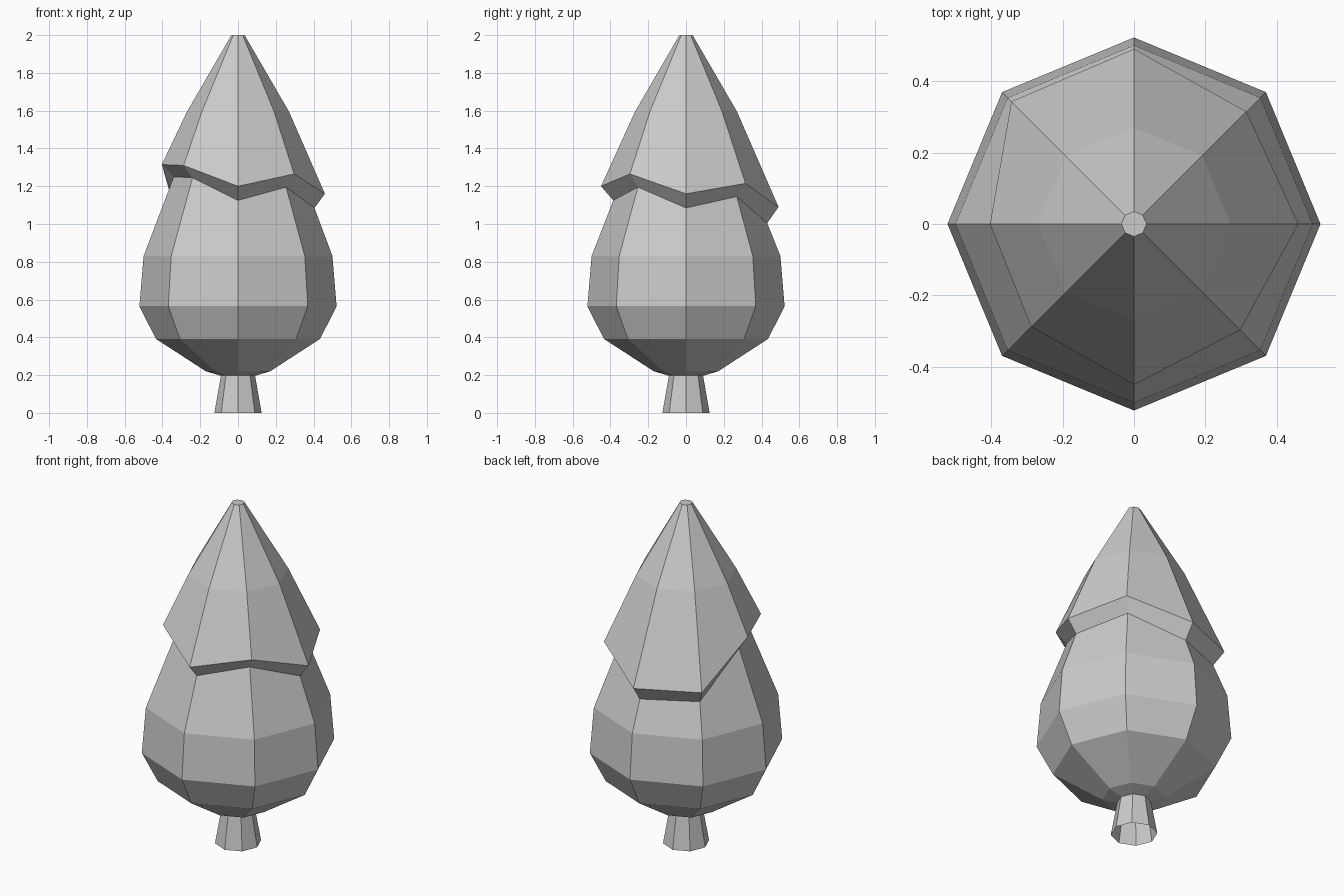
import bpy, bmesh
from math import cos, sin, pi

if "Cube" in bpy.data.objects:
    bpy.data.objects.remove(bpy.data.objects["Cube"])

SIDES = 8


def ring(radius, z):
    """Eight (radius, height) pairs at one level."""
    return [(radius, z)] * SIDES


def loft(name, rings, cap_top=False):
    """Skin stacked octagonal rings with flat quads."""
    bm = bmesh.new()
    levels = []
    for r in rings:
        levels.append([bm.verts.new((rad * cos(i * 2 * pi / SIDES),
                                     rad * sin(i * 2 * pi / SIDES), z))
                       for i, (rad, z) in enumerate(r)])
    for a, b in zip(levels, levels[1:]):
        for i in range(SIDES):
            j = (i + 1) % SIDES
            bm.faces.new((a[i], a[j], b[j], b[i]))
    if cap_top:
        bm.faces.new(levels[-1])
    mesh = bpy.data.meshes.new(name)
    bm.to_mesh(mesh)
    bm.free()
    obj = bpy.data.objects.new(name, mesh)
    bpy.context.collection.objects.link(obj)
    return obj


# Uneven skirt between the two foliage tiers, counter-clockwise from +x
skirt_inner = [(0.405, 1.085), (0.38, 1.145), (0.43, 1.005), (0.425, 1.02),
               (0.34, 1.25), (0.34, 1.245), (0.385, 1.125), (0.36, 1.195)]
skirt_outer = [(0.46, 1.16), (0.445, 1.215), (0.49, 1.09), (0.485, 1.10),
               (0.403, 1.315), (0.407, 1.31), (0.45, 1.20), (0.42, 1.265)]

# Trunk, open at the bottom
loft("trunk", [ring(0.125, 0), ring(0.09, 0.2)])

# Foliage: bulging lower tier, overhanging skirt, tapered upper tier
loft("foliage", [ring(0.085, 0.195), ring(0.17, 0.22), ring(0.435, 0.392),
                 ring(0.522, 0.565), ring(0.50, 0.83),
                 skirt_inner, skirt_outer,
                 ring(0.27, 1.595), ring(0.035, 2.0)], cap_top=True)
